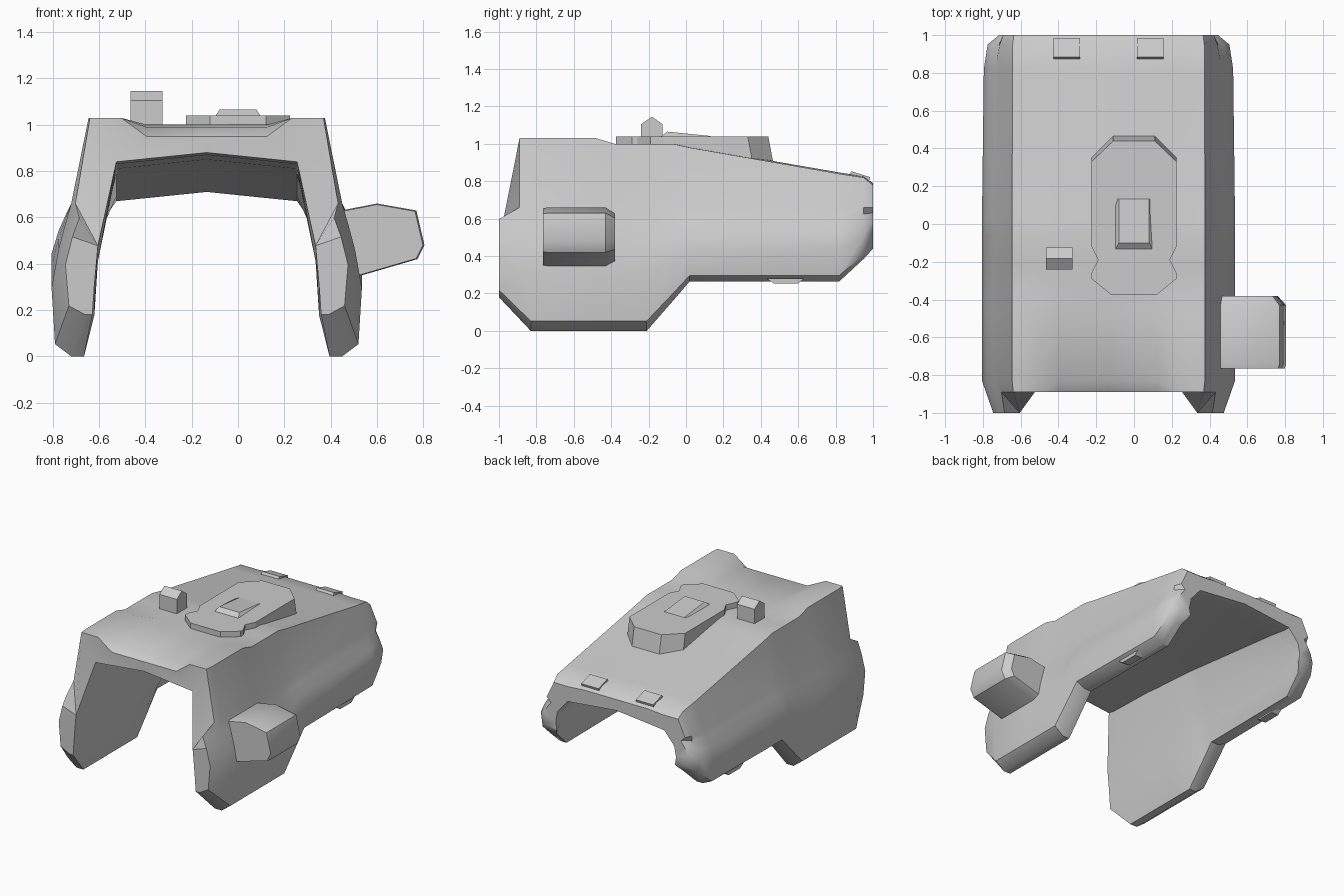
import bpy, bmesh, math

old = bpy.data.objects.get("Cube")
if old:
    bpy.data.objects.remove(old, do_unlink=True)

grey = bpy.data.materials.new("plain grey")
grey.use_nodes = True
grey.diffuse_color = (0.6, 0.6, 0.6, 1)
grey.node_tree.nodes["Principled BSDF"].inputs["Base Color"].default_value = (0.6, 0.6, 0.6, 1)


def finish(name, bm, angle=35, origin=(0, 0, 0)):
    bmesh.ops.recalc_face_normals(bm, faces=bm.faces)
    mesh = bpy.data.meshes.new(name)
    bm.to_mesh(mesh)
    bm.free()
    mesh.materials.append(grey)
    obj = bpy.data.objects.new(name, mesh)
    obj.location = origin
    bpy.context.collection.objects.link(obj)
    bpy.ops.object.select_all(action='DESELECT')
    obj.select_set(True)
    bpy.context.view_layer.objects.active = obj
    bpy.ops.object.shade_smooth_by_angle(angle=math.radians(angle))
    return obj


def loft(name, rings, bevel=0, angle=35):
    """Skin closed rings of equal length and cap both ends."""
    bm = bmesh.new()
    vs = [[bm.verts.new(p) for p in ring] for ring in rings]
    n = len(vs[0])
    for a, b in zip(vs, vs[1:]):
        for i in range(n):
            k = (i + 1) % n
            bm.faces.new((a[i], a[k], b[k], b[i]))
    bm.faces.new(vs[0])
    bm.faces.new(vs[-1])
    if bevel:
        bmesh.ops.bevel(bm, geom=bm.edges[:], offset=bevel, segments=2,
                        affect='EDGES', profile=0.5)
    return finish(name, bm, angle)


# Armoured shell: half arch sections lofted front to back, then mirrored
MID = -0.135
BELT = 0.66


def section(y, base, shoulder, crown, shrink, inner):
    def level(f):
        return base + f * (BELT - base)
    low_y = y
    top_y = max(y, -0.89)
    s = shrink
    return [
        (0.53 - s * 0.6, low_y, base),
        (0.585 - s, low_y, base),
        (0.655 - s, low_y, level(0.08)),
        (0.67 - s, low_y, level(0.45)),
        (0.64 - s, low_y, level(0.7)),
        (0.61 - s, low_y, level(0.87)),
        (0.585 - s * 0.3, top_y, BELT),
        (0.51 - s * 0.1, top_y, shoulder),
        (0.37, top_y, shoulder),
        (0.26, top_y, crown),
        (0, top_y, crown),
        (0, top_y, inner),
        (0.39, top_y, inner - 0.04),
        (0.47, low_y, level(0.62)),
        (0.485, low_y, level(0.27)),
    ]


stations = [
    (-1.00, 0.18, 1.03, 0.95, 0.06, 0.88),
    (-0.83, 0.00, 1.03, 0.99, 0.00, 0.87),
    (-0.48, 0.00, 1.03, 1.00, 0.00, 0.86),
    (-0.38, 0.00, 1.00, 1.00, 0.00, 0.85),
    (-0.21, 0.00, 1.00, 1.00, 0.00, 0.84),
    (-0.07, 0.16, 1.00, 1.00, 0.00, 0.83),
    (0.02, 0.265, 0.98, 0.985, 0.00, 0.82),
    (0.82, 0.265, 0.84, 0.847, 0.01, 0.73),
    (0.95, 0.385, 0.82, 0.826, 0.03, 0.71),
    (1.00, 0.44, 0.78, 0.79, 0.09, 0.71),
]
bm = bmesh.new()
rows = [[bm.verts.new(p) for p in section(*s)] for s in stations]
count = len(rows[0])
for a, b in zip(rows, rows[1:]):
    for i in range(count):
        k = (i + 1) % count
        if i != 10:                       # stay open on the mirror plane
            bm.faces.new((a[i], a[k], b[k], b[i]))
rim = [(10, 9, 12, 11), (9, 8, 7, 12), (7, 6, 13, 12), (6, 5, 4, 13),
       (4, 3, 14, 13), (3, 2, 1, 0, 14)]
for row in (rows[0], rows[-1]):
    for ids in rim:
        bm.faces.new([row[i] for i in ids])
shell = finish("shell", bm, 42, (MID, 0, 0))
# orient the open half by its outermost face, then mirror it
mesh = shell.data
outer = max(mesh.polygons, key=lambda p: p.center.x)
if outer.normal.x < 0:
    mesh.flip_normals()
mirror = shell.modifiers.new("mirror", 'MIRROR')
mirror.use_clip = True

# Roof hatch: a long octagon with a pinched waist
half = [(0.11, 0.47), (0.225, 0.36), (0.225, -0.12), (0.19, -0.19),
        (0.225, -0.26), (0.225, -0.29), (0.12, -0.375)]
outline = half + [(-x, y) for x, y in reversed(half)]
loft("roof_hatch", [[(x, y, 0.88) for x, y in outline],
                    [(x, y - 0.03 * (y > 0.3), 1.04) for x, y in outline]], angle=20)

# Wedge plate on the hatch
loft("hatch_wedge", [
    [(-0.1, -0.14, 1.035), (0.1, -0.14, 1.035), (0.1, 0.14, 1.035), (-0.1, 0.14, 1.035)],
    [(-0.08, -0.1, 1.065), (0.08, -0.1, 1.065), (0.08, 0.13, 1.042), (-0.08, 0.13, 1.042)],
], angle=20)

# Five-sided periscope
peri = [(-0.24, 0.98), (-0.125, 0.98), (-0.125, 1.105), (-0.182, 1.145), (-0.24, 1.105)]
loft("periscope", [[(x, y, z) for y, z in peri] for x in (-0.465, -0.325)], angle=20)

# Side pod, tapering towards its back end
pod = [(0.42, 0.625), (0.6, 0.66), (0.77, 0.63), (0.805, 0.48), (0.775, 0.42), (0.5, 0.34)]


def pod_ring(y, scale):
    return [(0.58 + (x - 0.58) * scale, y, 0.5 + (z - 0.5) * scale) for x, z in pod]


loft("side_pod", [pod_ring(-0.765, 0.97), pod_ring(-0.74, 1.0),
                  pod_ring(-0.43, 1.0), pod_ring(-0.38, 0.8)], angle=40)

# Small tabs on the rear roof edge and the lower side edges
for side in (-1, 1):
    x = MID + side * 0.22
    loft("rear_tab", [[(x + dx, 0.86, 0.82), (x + dx, 0.885, 0.853),
                       (x + dx, 0.985, 0.822), (x + dx, 0.97, 0.78)]
                      for dx in (-0.07, 0.07)], angle=20)
    x = MID + side * 0.6
    loft("lower_tab", [[(x + dx, 0.43, 0.28), (x + dx, 0.47, 0.254),
                        (x + dx, 0.6, 0.254), (x + dx, 0.63, 0.28)]
                       for dx in (-0.03, 0.03)], angle=20)
